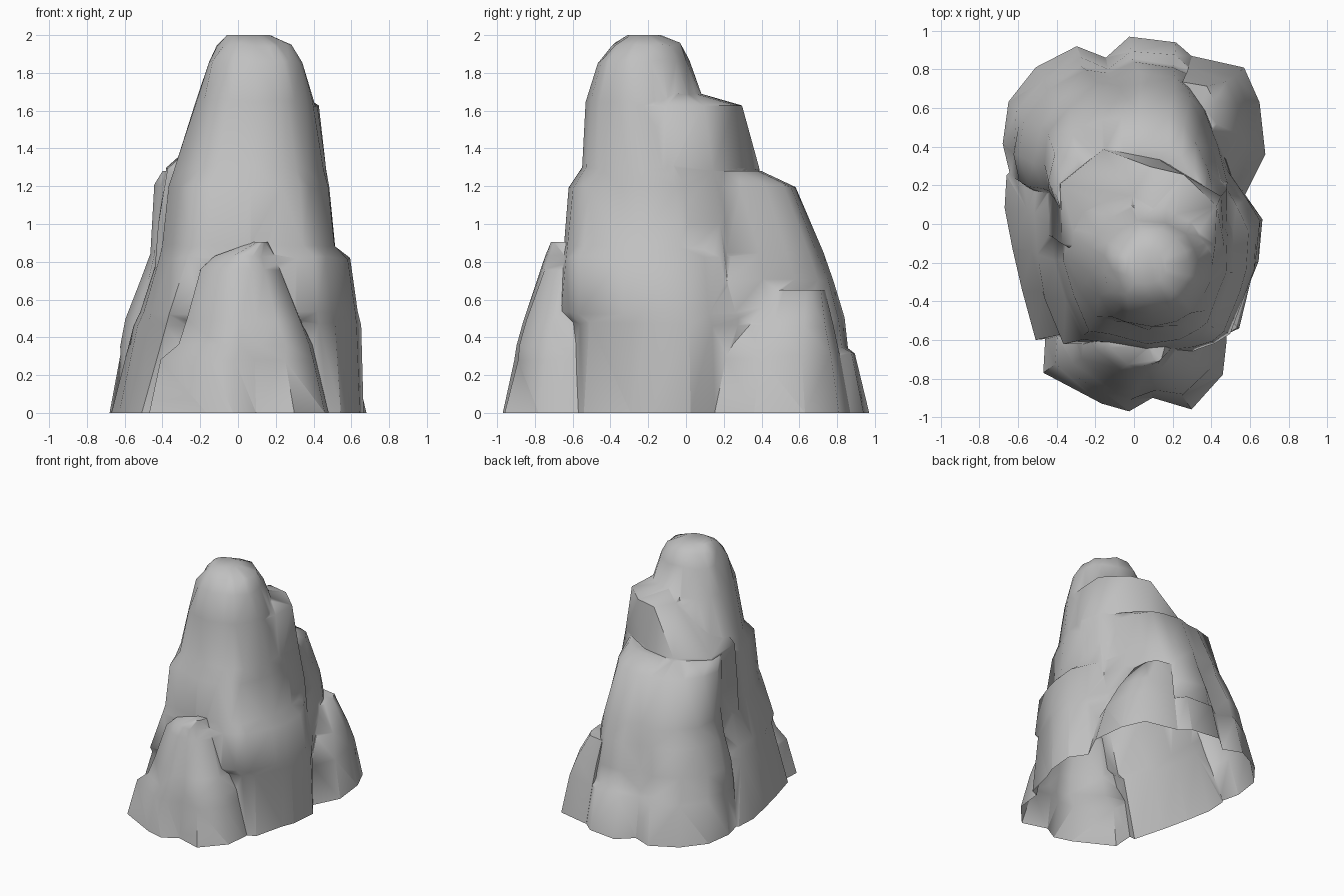
import bpy, bmesh, math, random

cube = bpy.data.objects.get("Cube")
if cube:
    bpy.data.objects.remove(cube, do_unlink=True)
rng = random.Random(7)

stone = bpy.data.materials.new("grey stone")
stone.use_nodes = True
grey = (0.53, 0.53, 0.53, 1)
stone.diffuse_color = grey
stone.node_tree.nodes["Principled BSDF"].inputs["Base Color"].default_value = grey


def crag(name, outline, levels, rounding=0.7, rough=0.01):
    """Loft an outline through levels of (z, left, right, front, back)."""
    lo = [min(p[k] for p in outline) for k in (0, 1)]
    hi = [max(p[k] for p in outline) for k in (0, 1)]
    unit = [[2 * (p[k] - lo[k]) / (hi[k] - lo[k]) - 1 for k in (0, 1)] for p in outline]
    depth = -0.1 - 0.02 * len(bpy.data.meshes)
    levels = [(depth,) + levels[0][1:]] + levels
    top = levels[-1][0]
    bm = bmesh.new()
    rings = []
    for i, (z, x0, x1, y0, y1) in enumerate(levels):
        blend = rounding * (max(z, 0) / top) ** 0.9
        wobble = rough if 1 < i < len(levels) - 1 else 0
        ring = []
        for u, v in unit:
            a = math.atan2(v, u)
            u += (math.cos(a) - u) * blend
            v += (math.sin(a) - v) * blend
            ring.append(bm.verts.new((
                (x0 + x1) / 2 + u * (x1 - x0) / 2 + rng.uniform(-wobble, wobble),
                (y0 + y1) / 2 + v * (y1 - y0) / 2 + rng.uniform(-wobble, wobble),
                z + rng.uniform(-wobble, wobble))))
        rings.append(ring)
    n = len(unit)
    for a, b in zip(rings, rings[1:]):
        for j in range(n):
            k = (j + 1) % n
            bm.faces.new((a[j], a[k], b[k], b[j]))
    bm.faces.new(rings[0][::-1])
    bm.faces.new(rings[-1])
    bmesh.ops.triangulate(bm, faces=bm.faces[:])
    bmesh.ops.recalc_face_normals(bm, faces=bm.faces[:])
    me = bpy.data.meshes.new(name)
    bm.to_mesh(me)
    bm.free()
    me.materials.append(stone)
    ob = bpy.data.objects.new(name, me)
    bpy.context.collection.objects.link(ob)
    return ob


# Tall central spire with broad flanks
spire = crag("rock_spire", [
    (.54, -.55), (.43, -.6), (.29, -.63), (0, -.62), (-.3, -.59), (-.51, -.61),
    (-.58, -.35), (-.63, -.13), (-.67, .08), (-.66, .25), (-.5, .42), (-.2, .5),
    (.2, .5), (.45, .35), (.57, .15), (.66, .02), (.64, -.2), (.6, -.3)], [
    (0, -.67, .665, -.62, .5), (.47, -.55, .645, -.61, .48), (.53, -.53, .63, -.67, .47),
    (.82, -.43, .595, -.66, .43), (.885, -.41, .52, -.65, .42), (1.2, -.37, .49, -.62, .36),
    (1.3, -.335, .47, -.55, .3), (1.65, -.23, .4, -.53, .1), (1.86, -.16, .34, -.47, .02),
    (1.95, -.11, .28, -.4, -.03), (2, -.06, .17, -.31, -.13)], 1)

# Wedge-shaped shoulder behind the spire, highest on its left
shoulder = crag("upper_shoulder", [
    (.4, -.25), (.43, -.1), (.42, .14), (.12, .3), (-.16, .36), (-.36, .2),
    (-.36, -.1), (0, -.3)], [
    (0, -.5, .5, -.3, .6), (1, -.42, .49, -.3, .43), (1.29, -.38, .47, -.3, .38),
    (1.63, -.02, .425, -.3, .3), (1.69, .02, .34, -.28, .08)], 0.1)

# Lower stepped mass at the back
back = crag("back_mass", [
    (.5, .1), (.53, .3), (.45, .52), (.38, .72), (.3, .87), (.21, .95), (-.03, .98),
    (-.15, .87), (-.3, .93), (-.51, .82), (-.65, .64), (-.68, .42), (-.64, .25),
    (-.4, .1), (0, -.1), (.4, 0)], [
    (0, -.68, .54, -.1, .97), (.31, -.63, .52, -.1, .9), (.35, -.62, .51, -.1, .86),
    (.5, -.59, .5, -.1, .83), (.7, -.51, .48, -.1, .78), (.85, -.465, .46, -.1, .73),
    (1.2, -.44, .42, -.1, .58), (1.28, -.4, .4, -.1, .4)], 0.5)

# Low spur on the back left corner
spur = crag("back_left_spur", [
    (.57, .14), (.68, .36), (.65, .63), (.57, .81), (.3, .87), (.2, .6), (.3, .2)], [
    (0, .2, .68, .14, .87), (.3, .2, .62, .2, .82), (.46, .2, .55, .33, .78),
    (.65, .2, .43, .42, .74)], 0.2)

# Low slab leaning on the front
slab = crag("front_slab", [
    (.47, -.4), (.47, -.6), (.45, -.78), (.29, -.96), (.09, -.9), (-.03, -.97),
    (-.17, -.93), (-.47, -.77), (-.46, -.6), (-.46, -.4)], [
    (0, -.47, .48, -.97, -.4), (.28, -.41, .42, -.91, -.4), (.36, -.32, .4, -.9, -.4),
    (.49, -.28, .34, -.865, -.4), (.76, -.21, .24, -.77, -.42),
    (.83, -.13, .2, -.745, -.44), (.905, .08, .16, -.715, -.5)], 0.9, 0.006)

# Fuse the crags into one shell
for part in (shoulder, back, spur, slab):
    mod = spire.modifiers.new("fuse", 'BOOLEAN')
    mod.operation = 'UNION'
    mod.solver = 'EXACT'
    mod.object = part
bpy.context.view_layer.update()
fused = bpy.data.meshes.new_from_object(
    spire.evaluated_get(bpy.context.evaluated_depsgraph_get()))
spire.modifiers.clear()
spire.data = fused
for part in (shoulder, back, spur, slab):
    bpy.data.objects.remove(part, do_unlink=True)

# Cut level with the ground, leaving the underside open
bm = bmesh.new()
bm.from_mesh(fused)
bmesh.ops.bisect_plane(bm, geom=bm.verts[:] + bm.edges[:] + bm.faces[:],
                       plane_co=(0, 0, 0), plane_no=(0, 0, 1), clear_inner=True)
bm.to_mesh(fused)
bm.free()

bpy.context.view_layer.objects.active = spire
spire.select_set(True)
bpy.ops.object.shade_smooth_by_angle(angle=math.radians(60))
